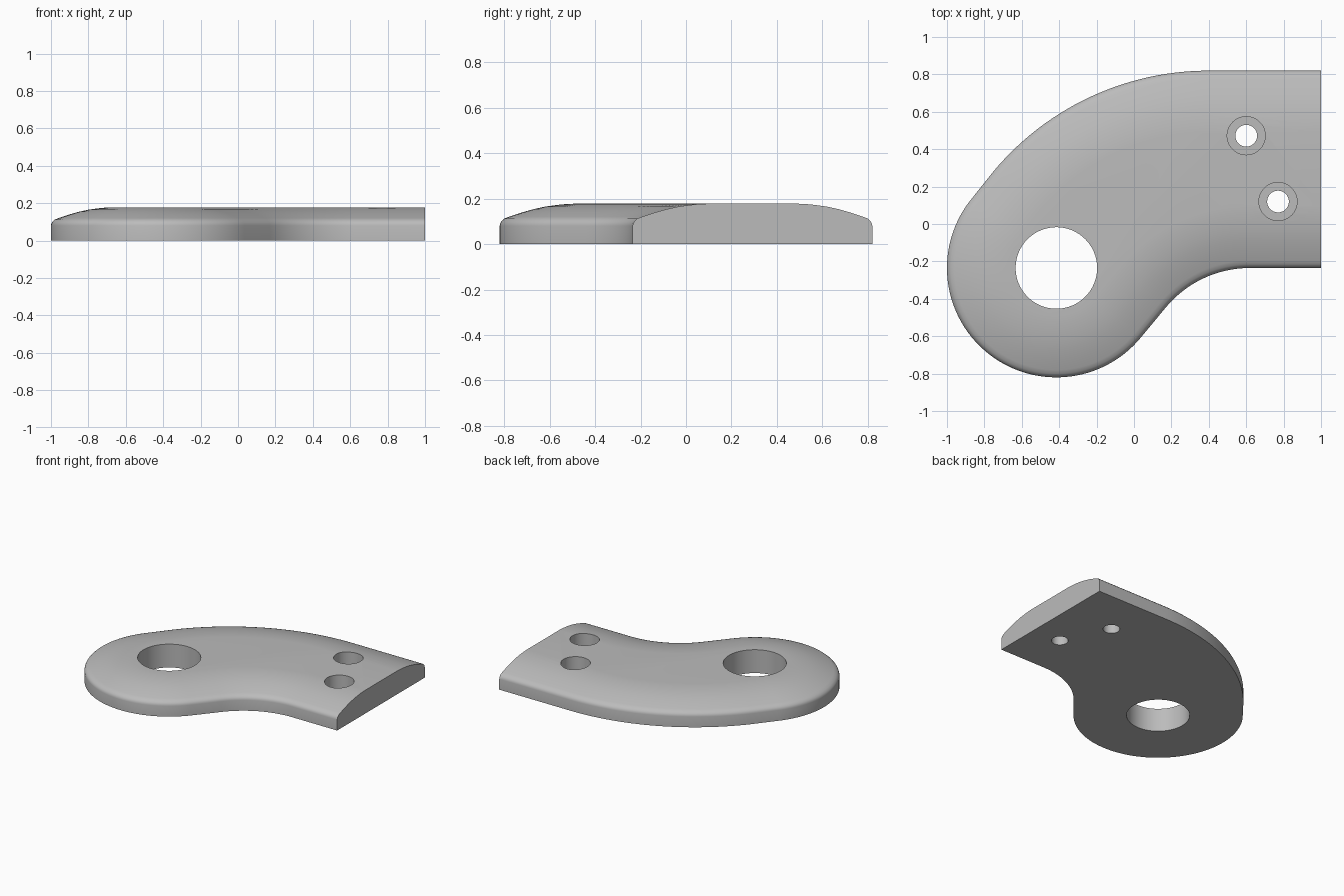
import bpy, bmesh
from math import radians, cos, sin
from mathutils import Vector

default = bpy.data.objects.get("Cube")
if default:
    bpy.data.objects.remove(default)

grey = bpy.data.materials.new("plain_grey")
grey.use_nodes = True
colour = (0.5, 0.5, 0.5, 1)
grey.diffuse_color = colour
grey.node_tree.nodes["Principled BSDF"].inputs["Base Color"].default_value = colour

END_X = 1.0
EYE = (-0.415, -0.235)
EYE_RADIUS = 0.585
BEND = 50


def arc(centre, radius, start, end, steps, inward):
    """Points on an arc, each with the normal pointing into the plate."""
    points = []
    for i in range(steps + 1):
        a = radians(start + (end - start) * i / steps)
        out = Vector((cos(a), sin(a)))
        points.append((Vector(centre) + radius * out, out * inward))
    return points


# Outline: straight edge, inner bend, round eye, outer bend, straight edge
path = [(Vector((END_X, -0.235)), Vector((0, 1)))]
path += arc((0.62, -0.82), 0.585, 90, 90 + BEND, 20, 1)
path += arc(EYE, EYE_RADIUS, BEND - 90, BEND - 270, 64, -1)
path += arc((0.4, -0.68), 1.5, 90 + BEND, 90, 28, -1)
path += [(Vector((END_X, 0.82)), Vector((0, -1)))]

# Crowned edge profile: inset from the outline, height
profile = [(0, 0), (0, 0.08), (0.002, 0.09), (0.007, 0.1), (0.02, 0.112), (0.04, 0.12),
           (0.1, 0.14), (0.15, 0.154), (0.2, 0.165), (0.25, 0.172),
           (0.29, 0.176), (0.33, 0.178)]

# Plate body
bm = bmesh.new()
rings = []
for inset, z in profile:
    ring = []
    for point, normal in path:
        p = point + normal * inset
        ring.append(bm.verts.new((p.x, p.y, z)))
    rings.append(ring)
for low, high in zip(rings, rings[1:]):
    for i in range(len(path) - 1):
        bm.faces.new((low[i], low[i + 1], high[i + 1], high[i]))
bm.faces.new(rings[0])
bm.faces.new(rings[-1])
bm.faces.new([r[0] for r in rings] + [r[-1] for r in reversed(rings)])
bmesh.ops.recalc_face_normals(bm, faces=bm.faces)
mesh = bpy.data.meshes.new("curved_plate")
bm.to_mesh(mesh)
bm.free()
mesh.materials.append(grey)
plate = bpy.data.objects.new("curved_plate", mesh)
bpy.context.collection.objects.link(plate)


def drill(name, x, y, radius, bottom):
    """Cut a round hole down to the given height."""
    bpy.ops.mesh.primitive_cylinder_add(vertices=64, radius=radius, depth=0.5,
                                        location=(x, y, bottom + 0.25))
    cutter = bpy.context.object
    cutter.name = name
    cutter.hide_render = True
    cutter.data.materials.append(grey)
    mod = plate.modifiers.new(name, "BOOLEAN")
    mod.operation = "DIFFERENCE"
    mod.solver = "EXACT"
    mod.object = cutter
    bpy.ops.object.select_all(action="DESELECT")
    bpy.context.view_layer.objects.active = plate
    plate.select_set(True)
    bpy.ops.object.modifier_apply(modifier=name)
    bpy.data.objects.remove(cutter)


# Large eye hole and two counterbored screw holes
drill("eye_hole", EYE[0], EYE[1], 0.218, -0.1)
for x, y in ((0.6, 0.472), (0.77, 0.12)):
    drill("counterbore", x, y, 0.102, 0.07)
    drill("screw_hole", x, y, 0.058, -0.1)

bpy.ops.object.shade_smooth_by_angle(angle=radians(35))
